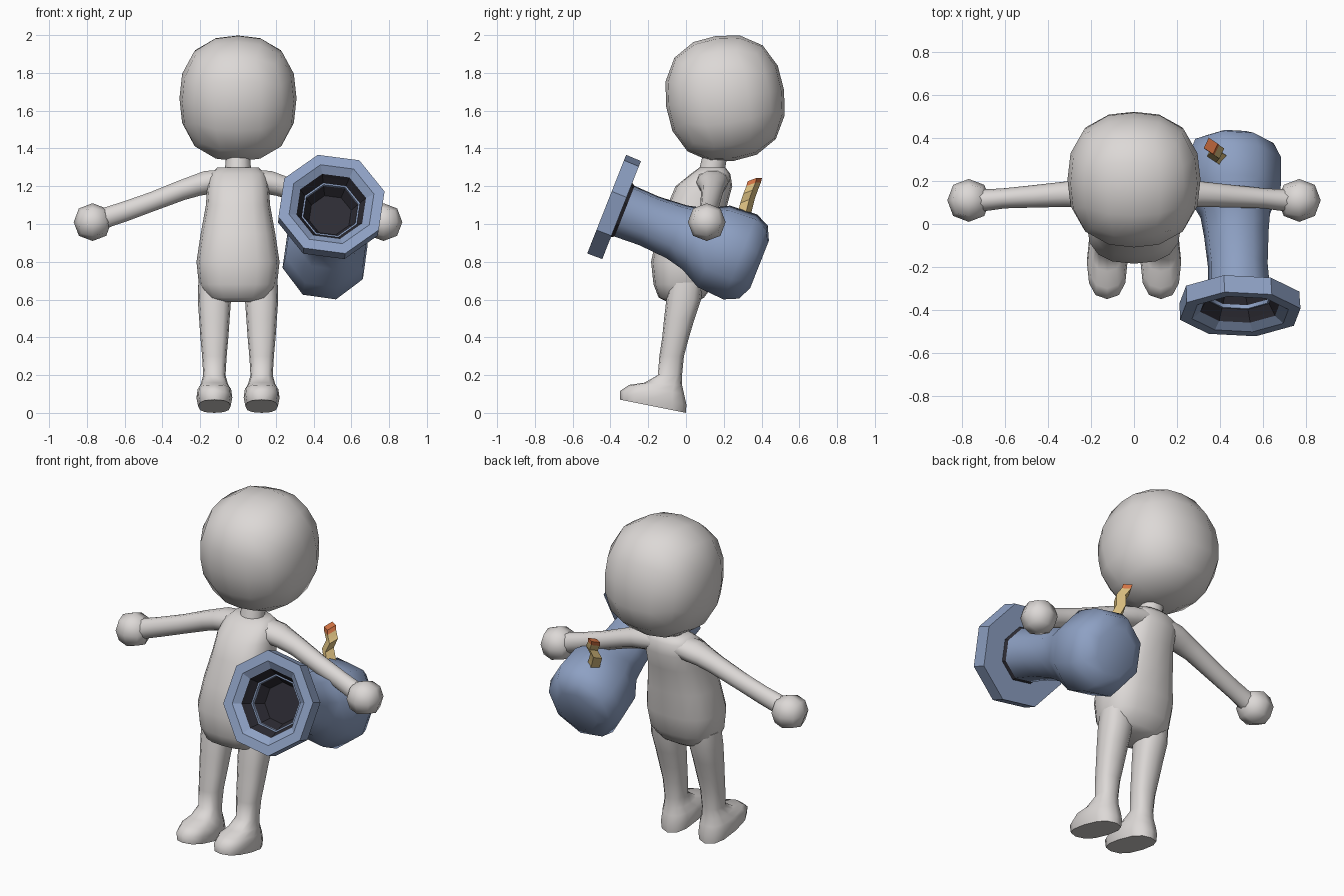
import bpy, bmesh, math
from mathutils import Vector, Matrix

if "Cube" in bpy.data.objects:
    bpy.data.objects.remove(bpy.data.objects["Cube"])


def material(name, rgb):
    m = bpy.data.materials.new(name)
    m.diffuse_color = (*rgb, 1)
    m.use_nodes = True
    m.node_tree.nodes["Principled BSDF"].inputs["Base Color"].default_value = m.diffuse_color
    return m


SKIN = material("warm light grey", (0.72, 0.69, 0.675))
BLUE = material("dusty blue", (0.27, 0.355, 0.55))
DARK = material("bore black", (0.026, 0.025, 0.034))
CORD = material("cord yellow", (0.72, 0.53, 0.22))
EMBER = material("ember orange", (0.68, 0.18, 0.06))


def add_object(name, mesh, mats, angle, mirror):
    for m in mats:
        mesh.materials.append(m)
    mesh.shade_smooth()
    mesh.set_sharp_from_angle(angle=math.radians(angle))
    ob = bpy.data.objects.new(name, mesh)
    bpy.context.collection.objects.link(ob)
    if mirror:
        ob.modifiers.new("mirror", 'MIRROR').use_mirror_merge = False
    return ob


def loft(name, rings, n, mats, power=2.0, phase=0.0, angle=50, mirror=False):
    """Closed skin through rings given as (centre, half axis u, half axis v)."""
    verts, faces = [], []
    for c, u, v in rings:
        for i in range(n):
            a = 2 * math.pi * i / n + math.radians(phase)
            x, y = (math.copysign(abs(k) ** (2 / power), k) for k in (math.cos(a), math.sin(a)))
            verts.append(Vector(c) + Vector(u) * x + Vector(v) * y)
    for r in range(len(rings) - 1):
        for i in range(n):
            j = (i + 1) % n
            faces.append((r * n + i, r * n + j, r * n + n + j, r * n + n + i))
    faces.append(tuple(range(n))[::-1])
    faces.append(tuple(range(len(verts) - n, len(verts))))
    mesh = bpy.data.meshes.new(name)
    mesh.from_pydata(verts, [], faces)
    bm = bmesh.new()
    bm.from_mesh(mesh)
    bmesh.ops.recalc_face_normals(bm, faces=bm.faces)
    bm.to_mesh(mesh)
    bm.free()
    return add_object(name, mesh, mats, angle, mirror)


def ball(name, centre, size, cuts, boxy, tilt=0, mirror=False):
    """Slightly boxy sphere made from a subdivided cube."""
    bm = bmesh.new()
    bmesh.ops.create_cube(bm, size=2)
    bmesh.ops.subdivide_edges(bm, edges=bm.edges[:], cuts=cuts, use_grid_fill=True)
    spin = Matrix.Rotation(math.radians(tilt), 3, 'X')
    for v in bm.verts:
        p = Vector([math.tan(k * math.pi / 4) for k in v.co])
        p /= sum(abs(k) ** boxy for k in p) ** (1 / boxy)
        v.co = spin @ Vector([a * b for a, b in zip(p, size)]) + Vector(centre)
    mesh = bpy.data.meshes.new(name)
    bm.to_mesh(mesh)
    bm.free()
    return add_object(name, mesh, [SKIN], 80, mirror)


def flat_rings(x, rows):
    """Level rings from rows of (y, z, half width, half depth, slope)."""
    return [((x, y, z), (w, 0, 0), (0, d, s * d)) for y, z, w, d, s in rows]


# Head and neck
ball("head", (0, 0.207, 1.665), (0.31, 0.315, 0.334), 3, 2.4, tilt=8)
loft("neck", flat_rings(0, [(0.13, 1.25, 0.07, 0.07, 0), (0.155, 1.37, 0.065, 0.065, 0)]),
     12, [SKIN])

# Torso, leaning back towards the shoulders
loft("torso", flat_rings(0, [
    (-0.02, 0.588, 0.11, 0.08, 0), (-0.025, 0.61, 0.165, 0.12, 0),
    (-0.012, 0.68, 0.207, 0.16, 0), (-0.005, 0.80, 0.22, 0.18, 0),
    (0.02, 0.95, 0.197, 0.172, 0), (0.06, 1.10, 0.17, 0.158, 0),
    (0.095, 1.20, 0.163, 0.15, 0), (0.13, 1.265, 0.15, 0.105, 0),
    (0.14, 1.298, 0.11, 0.07, 0)]), 16, [SKIN], power=2.5, angle=60)

# Legs with feet, soles tipped up at the toes
loft("legs_and_feet", flat_rings(0.125, [
    (-0.174, 0.035, 0.086, 0.174, -0.2), (-0.174, 0.08, 0.095, 0.176, -0.2),
    (-0.155, 0.124, 0.089, 0.145, -0.17), (-0.12, 0.152, 0.072, 0.10, -0.08),
    (-0.085, 0.20, 0.059, 0.064, 0), (-0.076, 0.30, 0.065, 0.065, 0),
    (-0.055, 0.40, 0.074, 0.071, 0), (-0.035, 0.50, 0.081, 0.081, 0),
    (-0.012, 0.60, 0.088, 0.092, 0), (0.0, 0.69, 0.085, 0.09, 0)]),
    12, [SKIN], power=2.5, angle=60, mirror=True)

# Arms and round hands
arm = [(0.06, 0.14, 1.235, 0.09, 0.06), (0.16, 0.14, 1.22, 0.085, 0.066),
       (0.22, 0.14, 1.204, 0.072, 0.06), (0.30, 0.14, 1.178, 0.06, 0.056),
       (0.45, 0.13, 1.12, 0.053, 0.053), (0.60, 0.12, 1.066, 0.047, 0.055),
       (0.68, 0.112, 1.04, 0.05, 0.056), (0.76, 0.11, 1.012, 0.055, 0.06)]
loft("arms", [((x, y, z), (0, w, 0), (0.32 * h, 0, 0.95 * h)) for x, y, z, w, h in arm],
     10, [SKIN], angle=60, mirror=True)
ball("hands", (0.77, 0.11, 1.01), (0.1, 0.1, 0.1), 1, 2.15, mirror=True)

# Cannon: eight-sided, from the rounded breech to the muzzle and into the bore
AXIS, UP = Vector((-0.045, 0.93, -0.367)), Vector((0, 0.367, 0.93))
MUZZLE = Vector((0.495, -0.42, 1.105))
profile = [(0.87, 0.14), (0.835, 0.215), (0.76, 0.25), (0.61, 0.24), (0.50, 0.18),
           (0.40, 0.155), (0.24, 0.143), (0.085, 0.15), (0.085, 0.288), (0.0, 0.29),
           (0.0, 0.232), (0.03, 0.19), (0.05, 0.18), (0.16, 0.115)]
cannon = loft("cannon", [(MUZZLE + AXIS * t, (r * (0.93 if t > 0.45 else 1), 0, 0), UP * r)
                         for t, r in profile],
              8, [BLUE, DARK], phase=14.5, angle=47)
for i, p in enumerate(cannon.data.polygons):
    band = i // 8
    if band >= 7 and len(p.vertices) == 4:
        p.use_smooth = False            # crisp muzzle ring
    if 11 <= band < 13 or i == len(cannon.data.polygons) - 1:
        p.material_index = 1            # dark bore

# Wavy fuse with a glowing tip
path = [(0.405, 0.305, 1.04), (0.372, 0.325, 1.12), (0.388, 0.342, 1.17),
        (0.364, 0.358, 1.21), (0.358, 0.364, 1.235)]
fuse = loft("fuse", [(p, (0.03, -0.02, 0), (0.016, 0.034, 0.013)) for p in path],
            4, [CORD, EMBER], phase=45, angle=30)
for p in fuse.data.polygons:
    if p.center.z > 1.212:
        p.material_index = 1
